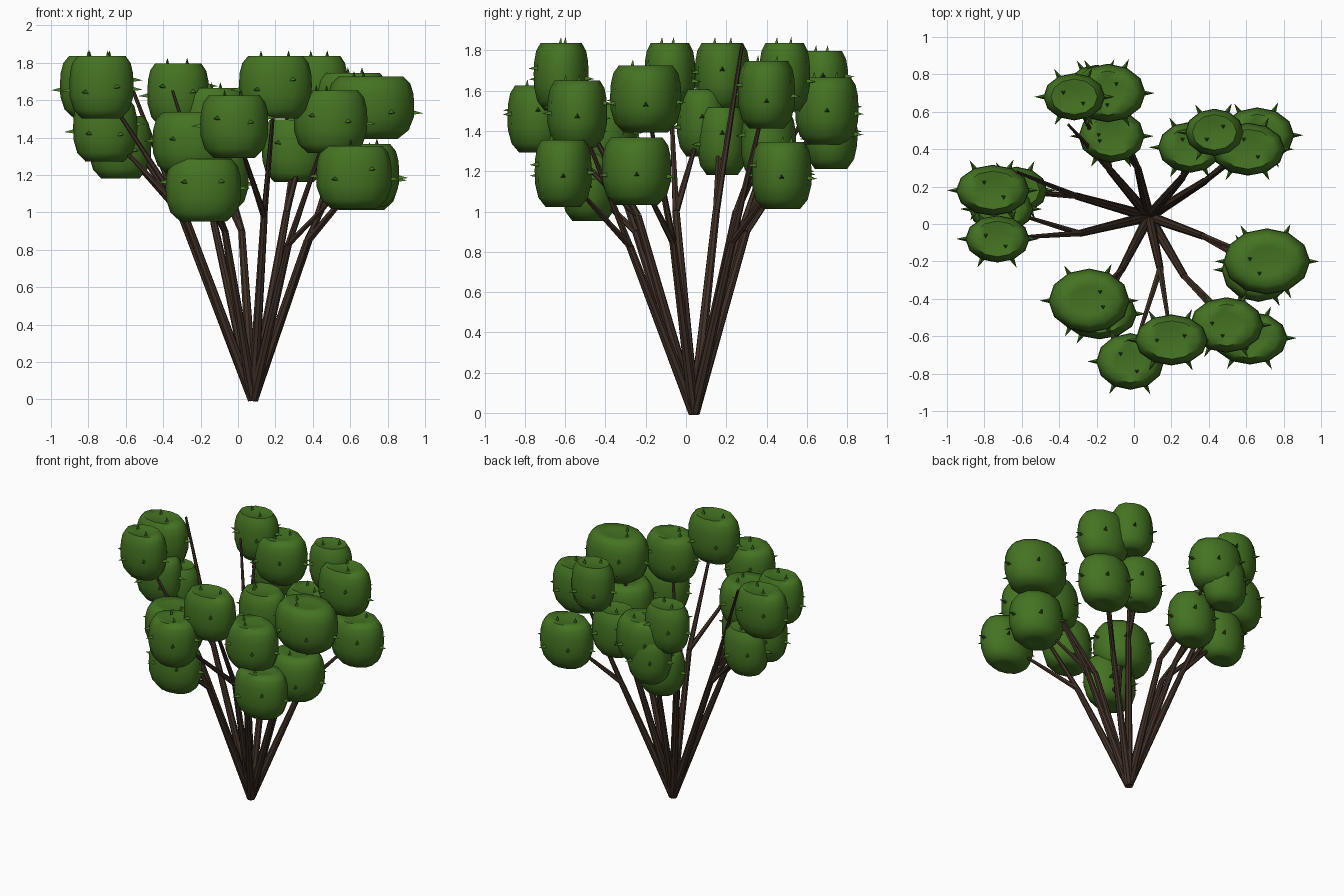
import bpy, bmesh, math, random
from mathutils import Vector, Matrix

if "Cube" in bpy.data.objects:
    bpy.data.objects.remove(bpy.data.objects["Cube"])

random.seed(4)


def material(name, rgb):
    m = bpy.data.materials.new(name)
    m.diffuse_color = (*rgb, 1)
    m.use_nodes = True
    m.node_tree.nodes["Principled BSDF"].inputs["Base Color"].default_value = m.diffuse_color
    return m


LEAF = material("leaf_green", (0.058, 0.172, 0.016))
BARK = material("bark_brown", (0.050, 0.030, 0.020))


def finish(bm, name, mat, smooth=None):
    me = bpy.data.meshes.new(name)
    bmesh.ops.recalc_face_normals(bm, faces=bm.faces)
    bm.to_mesh(me)
    bm.free()
    me.materials.append(mat)
    ob = bpy.data.objects.new(name, me)
    bpy.context.collection.objects.link(ob)
    if smooth:
        bpy.ops.object.select_all(action='DESELECT')
        bpy.context.view_layer.objects.active = ob
        ob.select_set(True)
        bpy.ops.object.shade_smooth_by_angle(angle=math.radians(smooth))


def cone(bm, a, b, r1, r2, sides):
    """Tapered rod from a to b."""
    a, b = Vector(a), Vector(b)
    d = b - a
    rot = d.to_track_quat('Z', 'Y').to_matrix().to_4x4()
    bmesh.ops.create_cone(bm, cap_ends=True, segments=sides, radius1=r1, radius2=r2,
                          depth=d.length, matrix=Matrix.Translation((a + b) / 2) @ rot)


# Leaf clump: rounded profile (radius, height) with a lightly dished top
PROFILE = [(0.3, -0.97), (0.62, -1), (0.88, -0.72), (1, -0.3), (1.01, 0.1),
           (0.99, 0.45), (0.92, 0.76), (0.76, 0.99), (0.45, 0.95)]
SIDES = 12


def clump(name, c, rx, ry, rz=0.168):
    bm = bmesh.new()
    rings = []
    for r, h in PROFILE:
        rings.append([bm.verts.new((c[0] + rx * r * math.cos(t), c[1] + ry * r * math.sin(t),
                                    c[2] + rz * h))
                      for t in (2 * math.pi * i / SIDES for i in range(SIDES))])
    for lo, hi in zip(rings, rings[1:]):
        for i in range(SIDES):
            j = (i + 1) % SIDES
            bm.faces.new((lo[i], lo[j], hi[j], hi[i]))
    for ring, h in ((rings[0], -0.95), (rings[-1], 0.9)):
        pole = bm.verts.new((c[0], c[1], c[2] + rz * h))
        for i in range(SIDES):
            bm.faces.new((ring[i], ring[(i + 1) % SIDES], pole))
    # small flat leaf tips round the sides and on the rim
    for t in (0, 1.1, 2.1, math.pi, 4.2, 5.2):
        h = random.uniform(-0.2, 0.3) * rz
        d = Vector((math.cos(t), math.sin(t), 0))
        p = Vector((c[0] + rx * d.x, c[1] + ry * d.y, c[2] + h))
        cone(bm, p - d * 0.02, p + d * 0.05, 0.02, 0, 3)
    for t in (random.uniform(0, 3), random.uniform(3, 6)):
        p = Vector((c[0] + 0.4 * rx * math.cos(t), c[1] + 0.4 * ry * math.sin(t), c[2] + 0.93 * rz))
        cone(bm, p, p + Vector((0, 0, 0.04)), 0.014, 0, 3)
    finish(bm, name, LEAF, 65)


# Each main stem: fork point, then its clumps (x, y, z, rx, ry); rx 0 means a bare twig
BASE = (0.08, 0.04, 0)
STEMS = {
    "west_low": ((-0.29, -0.05, 1.0), [(-0.73, -0.08, 1.67, 0.17, 0.125), (-0.71, 0.08, 1.44, 0.17, 0.125)]),
    "west": ((-0.31, 0.15, 1.0), [(-0.755, 0.18, 1.67, 0.195, 0.135), (-0.63, 0.18, 1.35, 0.165, 0.125),
                                  (-0.63, 0.28, 1.83, 0, 0)]),
    "northwest": ((-0.13, 0.29, 0.95), [(-0.32, 0.68, 1.63, 0.163, 0.125), (-0.2, 0.72, 1.38, 0.16, 0.13),
                                        (-0.35, 0.53, 1.65, 0, 0)]),
    "north": ((0.02, 0.3, 0.9), [(-0.12, 0.47, 1.18, 0.175, 0.14), (-0.14, 0.7, 1.5, 0.2, 0.155)]),
    "northeast": ((0.26, 0.25, 1.0), [(0.43, 0.49, 1.67, 0.155, 0.125), (0.30, 0.41, 1.33, 0.17, 0.135)]),
    "northeast_low": ((0.38, 0.23, 0.85), [(0.61, 0.4, 1.58, 0.195, 0.14), (0.66, 0.475, 1.18, 0.195, 0.147)]),
    "east": ((0.37, -0.065, 0.85), [(0.71, -0.2, 1.56, 0.23, 0.175), (0.665, -0.245, 1.2, 0.195, 0.17)]),
    "southeast": ((0.27, -0.28, 0.83), [(0.495, -0.54, 1.485, 0.195, 0.147), (0.62, -0.61, 1.19, 0.2, 0.14)]),
    "south": ((0.14, -0.24, 0.98), [(0.2, -0.62, 1.67, 0.193, 0.135), (-0.02, -0.735, 1.46, 0.18, 0.15)]),
    "southwest": ((-0.07, -0.25, 0.9), [(-0.185, -0.48, 1.12, 0.2, 0.135), (-0.24, -0.41, 1.37, 0.215, 0.17)]),
}

for side, (fork, ends) in STEMS.items():
    # tapered main stem with its branches
    bm = bmesh.new()
    cone(bm, BASE, fork, 0.029, 0.019, 8)
    for x, y, z, rx, ry in ends:
        cone(bm, fork, (x, y, z), 0.018, 0.008, 6)
    finish(bm, side + "_stem", BARK)
    # leaf clumps on the branch ends
    for n, (x, y, z, rx, ry) in enumerate(ends):
        if rx:
            clump(f"{side}_leaf_clump_{n + 1}", (x, y, z), rx, ry)
